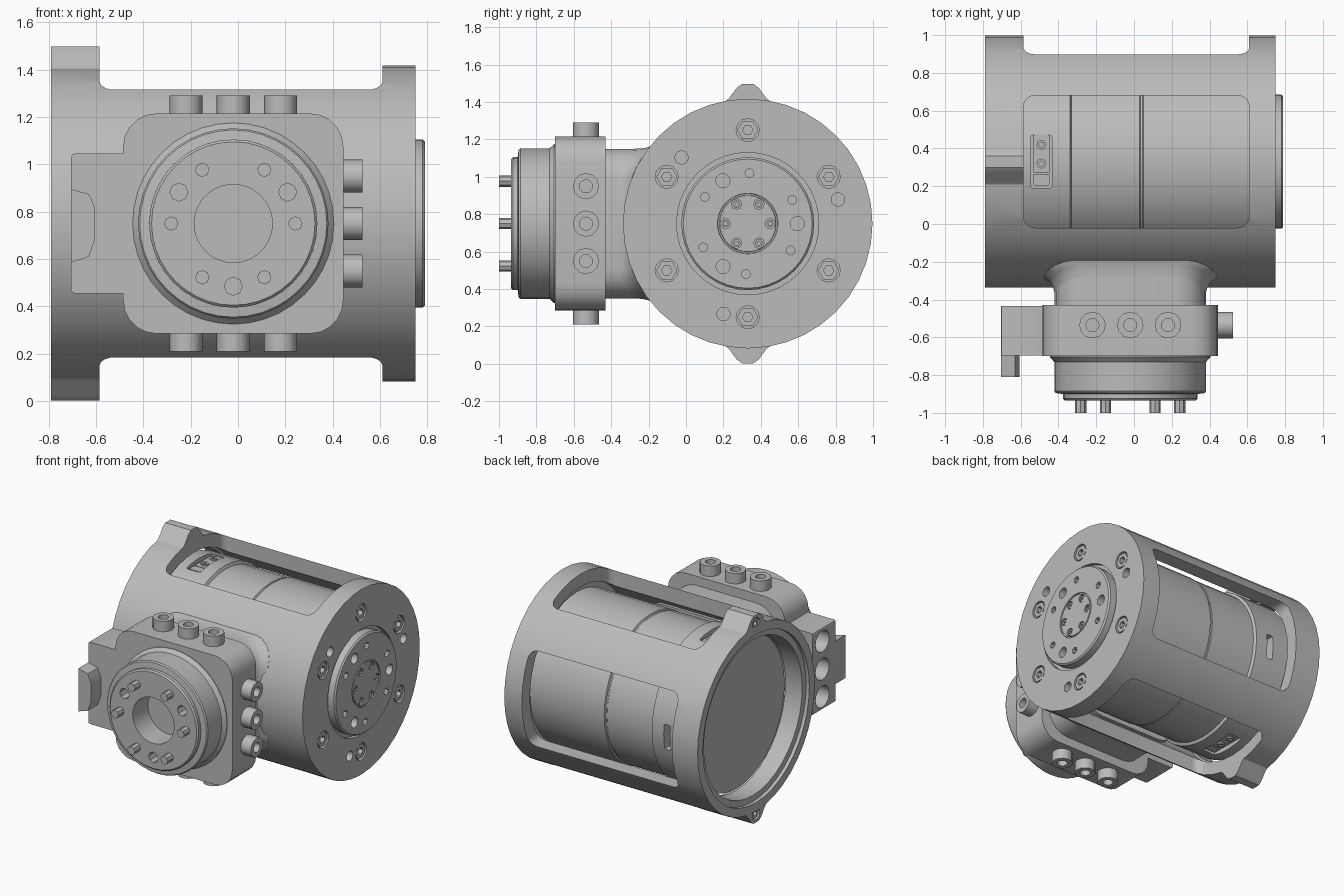
import bpy, bmesh, math
from mathutils import Vector

old = bpy.data.objects.get("Cube")
if old:
    bpy.data.objects.remove(old, do_unlink=True)

grey = bpy.data.materials.new("machined_grey")
grey.use_nodes = True
grey.diffuse_color = (0.5, 0.5, 0.5, 1)
grey.node_tree.nodes["Principled BSDF"].inputs["Base Color"].default_value = (0.5, 0.5, 0.5, 1)

CY, CZ = 0.33, 0.75     # axis of the main barrel (runs along x)
JX = -0.02              # x of the front joint axis (runs along y)
R = 0.667               # barrel radius


def place(axis, a, u, v):
    return Vector({"x": (a, u, v), "y": (u, a, v), "z": (u, v, a)}[axis])


def finish(name, bm):
    bmesh.ops.recalc_face_normals(bm, faces=bm.faces)
    mesh = bpy.data.meshes.new(name)
    bm.to_mesh(mesh)
    bm.free()
    mesh.materials.append(grey)
    ob = bpy.data.objects.new(name, mesh)
    bpy.context.collection.objects.link(ob)
    return ob


def lathe(name, axis, centre, profile, seg=40):
    """Spin (axial, radius) points about an axis through centre; closed solid."""
    bm = bmesh.new()
    rings = []
    for a, r in profile:
        count = seg if r > 0 else 1
        rings.append([bm.verts.new(place(axis, a,
                      centre[0] + r * math.cos(2 * math.pi * i / seg),
                      centre[1] + r * math.sin(2 * math.pi * i / seg))) for i in range(count)])
    for p, q in zip(rings, rings[1:]):
        for i in range(seg):
            j = (i + 1) % seg
            loop = [p[i % len(p)], p[j % len(p)], q[j % len(q)], q[i % len(q)]]
            bm.faces.new(list(dict.fromkeys(loop)))
    return finish(name, bm)


def rod(name, axis, centre, a0, a1, r, seg=12):
    return lathe(name, axis, centre, [(a0, 0), (a0, r), (a1, r), (a1, 0)], seg)


def socket_bolt(name, axis, centre, base, top, r, seg=12):
    deep = top + (base - top) * 0.6
    return lathe(name, axis, centre, [(base, 0), (base, r), (top, r), (top, r * 0.5),
                                      (deep, r * 0.5), (deep, 0)], seg)


def loft(name, loops):
    """Join loops of points into one solid, capped at both ends."""
    bm = bmesh.new()
    rows = [[bm.verts.new(p) for p in loop] for loop in loops]
    bm.faces.new(rows[0])
    bm.faces.new(rows[-1])
    for lo, hi in zip(rows, rows[1:]):
        for i in range(len(lo)):
            j = (i + 1) % len(lo)
            bm.faces.new((lo[i], lo[j], hi[j], hi[i]))
    return finish(name, bm)


def prism(name, axis, outline, a0, a1):
    return loft(name, [[place(axis, a, u, v) for u, v in outline] for a in (a0, a1)])


def rounded(u, v, hu, hv, r, steps=5):
    pts = []
    for k, (su, sv) in enumerate(((1, 1), (-1, 1), (-1, -1), (1, -1))):
        for i in range(steps + 1):
            t = math.pi / 2 * (k + i / steps)
            pts.append((u + su * (hu - r) + r * math.cos(t), v + sv * (hv - r) + r * math.sin(t)))
    return pts


def cut(target, cutters):
    for c in cutters:
        c.hide_render = True
        mod = target.modifiers.new("cut", "BOOLEAN")
        mod.operation, mod.solver, mod.object = "DIFFERENCE", "EXACT", c
        bpy.context.view_layer.objects.active = target
        bpy.ops.object.modifier_apply(modifier=mod.name)
        bpy.data.objects.remove(c, do_unlink=True)


def ring(centre, r, count, start):
    """Points on a circle, start in degrees."""
    for i in range(count):
        t = math.radians(start + 360 * i / count)
        yield centre[0] + r * math.cos(t), centre[1] + r * math.sin(t)


axis_c = (CY, CZ)

# Barrel shell with its end cap, raised output disc and stepped open end
barrel = lathe("barrel_shell", "x", axis_c, [
    (0.789, 0), (0.789, 0.15), (0.783, 0.152), (0.783, 0.16), (0.79, 0.162),
    (0.79, 0.345), (0.78, 0.355), (0.72, 0.355), (0.72, 0.38), (0.75, 0.38),
    (0.75, R), (-0.79, R), (-0.79, 0.605), (-0.765, 0.605), (-0.765, 0.56),
    (-0.63, 0.56), (-0.63, 0.575), (0.64, 0.575), (0.64, 0)])

# Three windows, bolt pockets and holes
WX, WH = 0.0125, 0.5975
cutters = [
    prism("window", "z", rounded(WX, CY, WH, 0.35, 0.06), CZ + 0.2, 1.7),
    prism("window", "z", rounded(WX, CY, WH, 0.35, 0.06), -0.2, CZ - 0.2),
    prism("window", "y", rounded(WX, CZ, WH, 0.345, 0.06), CY + 0.2, 1.2)]
cutters += [rod("pocket", "x", c, 0.68, 0.9, 0.062) for c in ring(axis_c, 0.5, 6, 30)]
cutters += [rod("hole", "x", c, 0.66, 0.9, 0.036) for c in ring(axis_c, 0.5, 3, 15)]
cutters += [rod("hole", "x", c, 0.68, 0.9, 0.038) for c in ring(axis_c, 0.265, 3, 0)]
cutters += [rod("hole", "x", c, 0.7, 0.9, 0.024, 8) for c in ring(axis_c, 0.27, 6, 28)]
cutters += [rod("hole", "x", c, 0.75, 0.9, 0.028, 8) for c in ring(axis_c, 0.12, 6, 0)]
cut(barrel, cutters)
for c in ring(axis_c, 0.5, 6, 30):
    socket_bolt("end_cap_bolt", "x", c, 0.67, 0.745, 0.056, 6)
for c in ring(axis_c, 0.12, 6, 0):
    socket_bolt("output_screw", "x", c, 0.74, 0.784, 0.022, 6)

# Mounting ears above and below the open end
half = [(0.14, 0.625), (0.14, 0.64), (0.1, 0.67), (0.06, 0.725), (0.03, 0.747)]
ear = half + [(-u, v) for u, v in reversed(half)]
for s in (1, -1):
    lug = prism("mounting_ear", "x", [(CY + u, CZ + s * v) for u, v in ear], -0.79, -0.585)
    cut(lug, [rod("hole", "x", (CY, CZ + s * 0.685), -0.9, -0.76, 0.042)])
    socket_bolt("ear_bolt", "x", (CY, CZ + s * 0.685), -0.75, -0.782, 0.034)

# Motor body inside the barrel
motor = lathe("motor_body", "x", axis_c, [
    (-0.635, 0), (-0.635, 0.545), (-0.34, 0.545), (-0.33, 0.525),
    (0.03, 0.525), (0.035, 0.52), (0.045, 0.52), (0.05, 0.53), (0.645, 0.53), (0.645, 0)])
pockets = [prism("slot", "y", rounded(-0.46, CZ - 0.02, 0.025, 0.09, 0.008, 2), CY + 0.46, CY + 0.7)]
for s in (1, -1):
    pockets.append(prism("slot", "z", rounded(-0.49, CY, 0.055, 0.14, 0.01, 2), CZ + s * 0.45, CZ + s * 0.7))
cut(motor, pockets)
for s in (1, -1):
    for y, h in ((0.37, 0.1), (0.235, 0.03)):
        prism("terminal_block", "z", rounded(-0.49, y, 0.045, h, 0.008, 2), CZ + s * 0.44, CZ + s * 0.52)
    for y in (0.32, 0.42):
        socket_bolt("terminal_screw", "z", (-0.49, y), CZ + s * 0.5, CZ + s * 0.53, 0.026)

# Neck, its fillet following the barrel surface, and the clamp flange
prism("neck", "y", rounded(JX, CZ, 0.4, 0.4, 0.16), -0.45, -0.06)
fillet = []
for grow, lift in ((0.065, -0.02), (0.06, 0), (0.025, 0.018), (0.008, 0.045), (0, 0.075)):
    edge = rounded(JX, CZ, 0.4 + grow, 0.4 + grow * 0.2, 0.16)
    fillet.append([(x, CY - math.sqrt(R * R - (z - CZ) ** 2) - lift, z) for x, z in edge])
loft("neck_fillet", fillet)
prism("clamp_flange", "y", rounded(JX, CZ, 0.465, 0.465, 0.14), -0.7, -0.43)

# Cable box on the right side with access holes, and its plug
box = prism("cable_box", "y", rounded(-0.56, CZ, 0.145, 0.295, 0.015, 2), -0.697, -0.435)
cut(box, [rod("access_hole", "x", (-0.545, CZ + d), -0.8, -0.52, 0.078) for d in (-0.2, 0, 0.2)])
prism("cable_plug", "y", [(-0.705, 0.585), (-0.63, 0.61), (-0.605, 0.68), (-0.605, 0.82),
                          (-0.63, 0.875), (-0.705, 0.895)], -0.81, -0.68)

# Clamp bolts on all four sides of the flange
for d in (-0.2, 0, 0.2):
    for s in (1, -1):
        socket_bolt("clamp_bolt", "z", (JX + d, -0.535), CZ + s * 0.45, CZ + s * 0.54, 0.07)
    socket_bolt("clamp_bolt", "x", (-0.535, CZ + d), 0.42, 0.525, 0.07)
    socket_bolt("clamp_bolt", "x", (-0.545, CZ + d), -0.48, -0.6, 0.066)

# Round joint output with a deep centre bore
joint_c = (JX, CZ)
joint = lathe("joint_output", "y", joint_c, [
    (-0.76, 0), (-0.76, 0.165), (-0.935, 0.165), (-0.935, 0.345), (-0.925, 0.355), (-0.9, 0.355),
    (-0.895, 0.395), (-0.885, 0.402), (-0.73, 0.402), (-0.705, 0.425), (-0.68, 0.425), (-0.68, 0)])
cut(joint, [rod("hole", "y", c, -1, -0.83, 0.038, 8) for c in ring(joint_c, 0.265, 3, 30)])
for c in ring(joint_c, 0.262, 6, 0):
    rod("drive_pin", "y", c, -1.0, -0.9, 0.03, 8)

# Smooth curved sides, sharp edges kept
for ob in bpy.context.view_layer.objects:
    ob.select_set(ob.type == "MESH" and grey.name in ob.data.materials)
bpy.context.view_layer.objects.active = barrel
bpy.ops.object.shade_smooth_by_angle(angle=math.radians(32))
